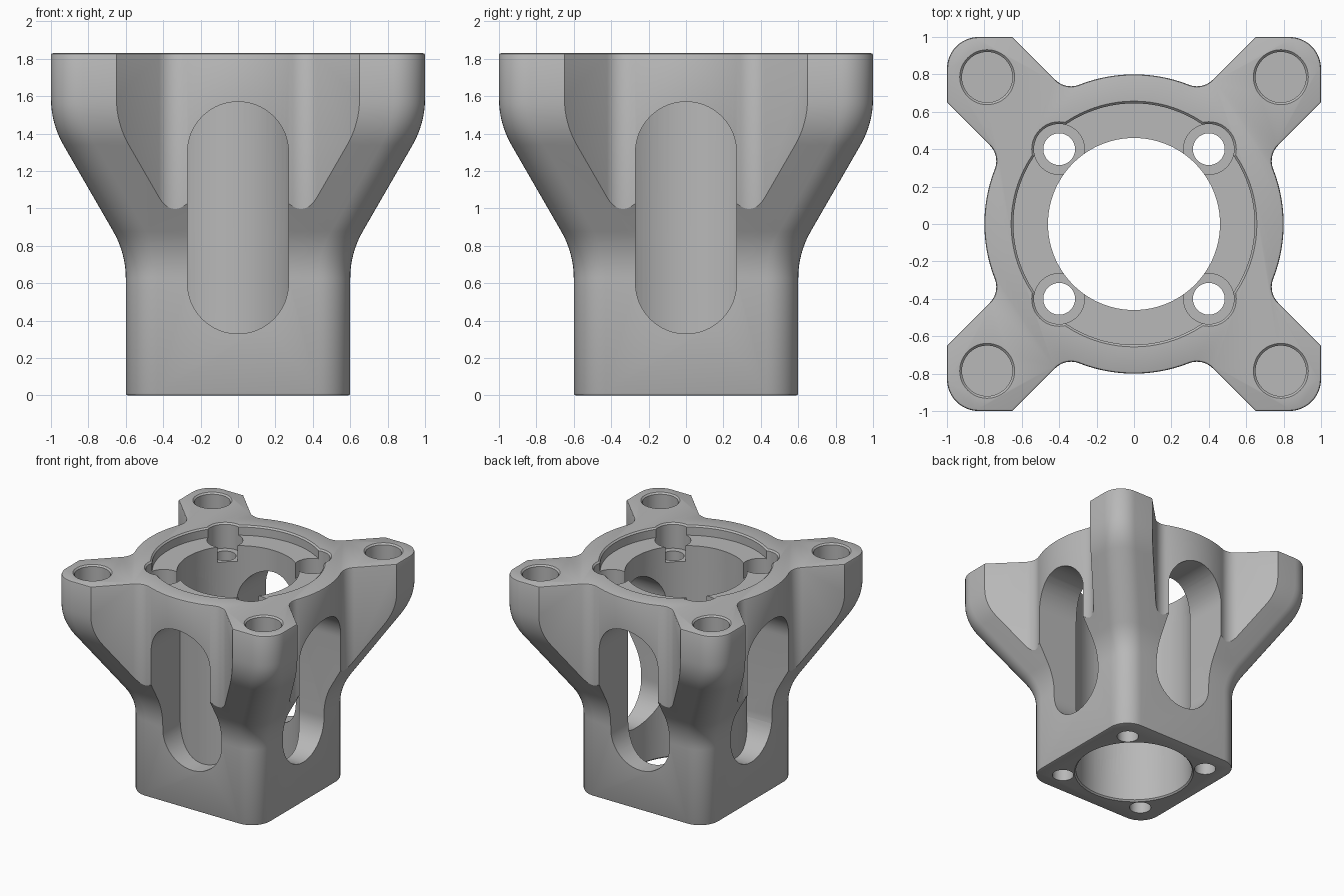
import bpy, bmesh
from math import pi, sin, cos, tan, radians, sqrt, hypot, atan2
from mathutils import Matrix

cube = bpy.data.objects.get("Cube")
if cube:
    bpy.data.objects.remove(cube, do_unlink=True)

TOP = 1.83      # overall height
EDGE = 0.012    # small edge break
BORE = 0.46

grey = bpy.data.materials.new("Plain grey")
grey.use_nodes = True
grey.diffuse_color = (0.48, 0.48, 0.48, 1)
grey.node_tree.nodes["Principled BSDF"].inputs["Base Color"].default_value = (0.48, 0.48, 0.48, 1)


def arc(cx, cy, r, a0, a1, n):
    """Points on an arc, angles in radians."""
    return [(cx + r * cos(a0 + (a1 - a0) * i / n),
             cy + r * sin(a0 + (a1 - a0) * i / n)) for i in range(n + 1)]


def circle(r, n):
    return arc(0, 0, r, 0, 2 * pi, n)[:-1]


def loft(name, sections):
    """Closed solid from (outline, z) sections with equal point counts."""
    bm = bmesh.new()
    rings = [[bm.verts.new((x, y, z)) for x, y in pts] for pts, z in sections]
    n = len(rings[0])
    for low, high in zip(rings, rings[1:]):
        for i in range(n):
            j = (i + 1) % n
            bm.faces.new((low[i], low[j], high[j], high[i]))
    bm.faces.new(rings[0][::-1])
    bm.faces.new(rings[-1])
    bmesh.ops.recalc_face_normals(bm, faces=bm.faces)
    mesh = bpy.data.meshes.new(name)
    bm.to_mesh(mesh)
    bm.free()
    mesh.materials.append(grey)
    obj = bpy.data.objects.new(name, mesh)
    bpy.context.collection.objects.link(obj)
    return obj


def combine(target, tool, operation):
    """Boolean the tool into the target and discard the tool."""
    tool.hide_render = True
    mod = target.modifiers.new("combine", 'BOOLEAN')
    mod.operation = operation
    mod.solver = 'EXACT'
    mod.object = tool
    graph = bpy.context.evaluated_depsgraph_get()
    mesh = bpy.data.meshes.new_from_object(target.evaluated_get(graph))
    target.modifiers.clear()
    target.data = mesh
    bpy.data.objects.remove(tool, do_unlink=True)


def round_cutter(name, r, bottom, x=0, y=0, sides=48, foot=False):
    """Upright cutter with a chamfered mouth at the top, and at the foot if asked."""
    profile = [(r, bottom)]
    if foot:
        profile = [(r + EDGE + 0.1, -0.1), (r, EDGE)]
    profile += [(r, TOP - EDGE), (r + EDGE + 0.1, TOP + 0.1)]
    obj = loft(name, [(circle(rad, sides), z) for rad, z in profile])
    obj.data.transform(Matrix.Translation((x, y, 0)))
    return obj


def rounded_square(h, r=0.17):
    pts = []
    for k, (sx, sy) in enumerate(((1, 1), (-1, 1), (-1, -1), (1, -1))):
        pts += arc(sx * (h - r), sy * (h - r), r, k * pi / 2, (k + 1) * pi / 2, 10)
    return pts


# Flared square column: straight foot, filleted 30 degree slope, straight head
R = 0.5
tangent = R * tan(radians(15))
z_low, z_high = 0.761 - tangent, 1.454 + tangent
steps = [radians(30 * i / 8) for i in range(9)]
profile = [(0.6, 0)]
profile += [(0.6 + R * (1 - cos(a)), z_low + R * sin(a)) for a in steps]
profile += [(1.0 - R * (1 - cos(a)), z_high - R * sin(a)) for a in reversed(steps)]
profile += [(1.0, TOP)]
body = loft("mount_body", [(rounded_square(h), z) for h, z in profile])

# Plan outline: round collar with four filleted diagonal arms
collar, fillet, offset = 0.8, 0.12, 0.35
d = offset + fillet * sqrt(2)
cx = (-2 * d + sqrt(8 * (collar + fillet) ** 2 - 4 * d * d)) / 4
cy = cx + d
lean = atan2(cy, cx)
octant = arc(0, 0, collar, pi / 2, lean, 14)
octant += arc(cx, cy, fillet, lean - pi, -pi / 4, 10)[1:] if lean - pi > -pi else []
octant += [(1.15 - offset, 1.15)]
quadrant = octant + [(1.15, 1.15)] + [(y, x) for x, y in reversed(octant)][:-1]
outline = []
for k in range(4):
    c, s = (1, 0, -1, 0)[k], (0, -1, 0, 1)[k]
    outline += [(c * x - s * y, s * x + c * y) for x, y in quadrant]
combine(body, loft("arm_outline", [(outline, -0.2), (outline, TOP + 0.2)]), 'INTERSECT')

# Soften the top and bottom rims
bm = bmesh.new()
bm.from_mesh(body.data)
rim = [e for e in bm.edges if len(e.link_faces) == 2
       and any(all(abs(v.co.z - z) < 1e-4 for v in e.verts) for z in (0, TOP))
       and e.calc_face_angle() > 0.5]
bmesh.ops.bevel(bm, geom=rim, offset=EDGE, segments=2, profile=0.5,
                affect='EDGES', clamp_overlap=False)
bm.to_mesh(body.data)
bm.free()

# Tall rounded windows through both axes
half, z0, z1 = 0.27, 0.60, 1.30
window = arc(0, z1, half, 0, pi, 32) + arc(0, z0, half, pi, 2 * pi, 32)
for turn in (0, pi / 2):
    slot = loft("window_cutter", [(window, -1.3), (window, 1.3)])
    slot.data.transform(Matrix.Rotation(turn, 4, 'Z') @ Matrix.Rotation(pi / 2, 4, 'X'))
    combine(body, slot, 'DIFFERENCE')

# Central bore and the shallow seat around it
combine(body, round_cutter("bore_cutter", BORE, 0, sides=96, foot=True), 'DIFFERENCE')
combine(body, round_cutter("seat_cutter", 0.645, TOP - 0.08, sides=96), 'DIFFERENCE')

# Screw pockets with through holes, and blind holes in the arm ends
for sx in (-1, 1):
    for sy in (-1, 1):
        x, y = 0.4 * sx, 0.4 * sy
        combine(body, round_cutter("pocket_cutter", 0.135, TOP - 0.21, x, y), 'DIFFERENCE')
        hole = loft("screw_hole_cutter", [(circle(0.085, 32), -0.1), (circle(0.085, 32), TOP - 0.1)])
        hole.data.transform(Matrix.Translation((x, y, 0)))
        combine(body, hole, 'DIFFERENCE')
        combine(body, round_cutter("arm_hole_cutter", 0.135, TOP - 0.3, 0.785 * sx, 0.785 * sy),
                'DIFFERENCE')

# Smooth curved walls, keep hard edges
bpy.ops.object.select_all(action='DESELECT')
body.select_set(True)
bpy.context.view_layer.objects.active = body
bpy.ops.object.shade_smooth_by_angle(angle=radians(30))
